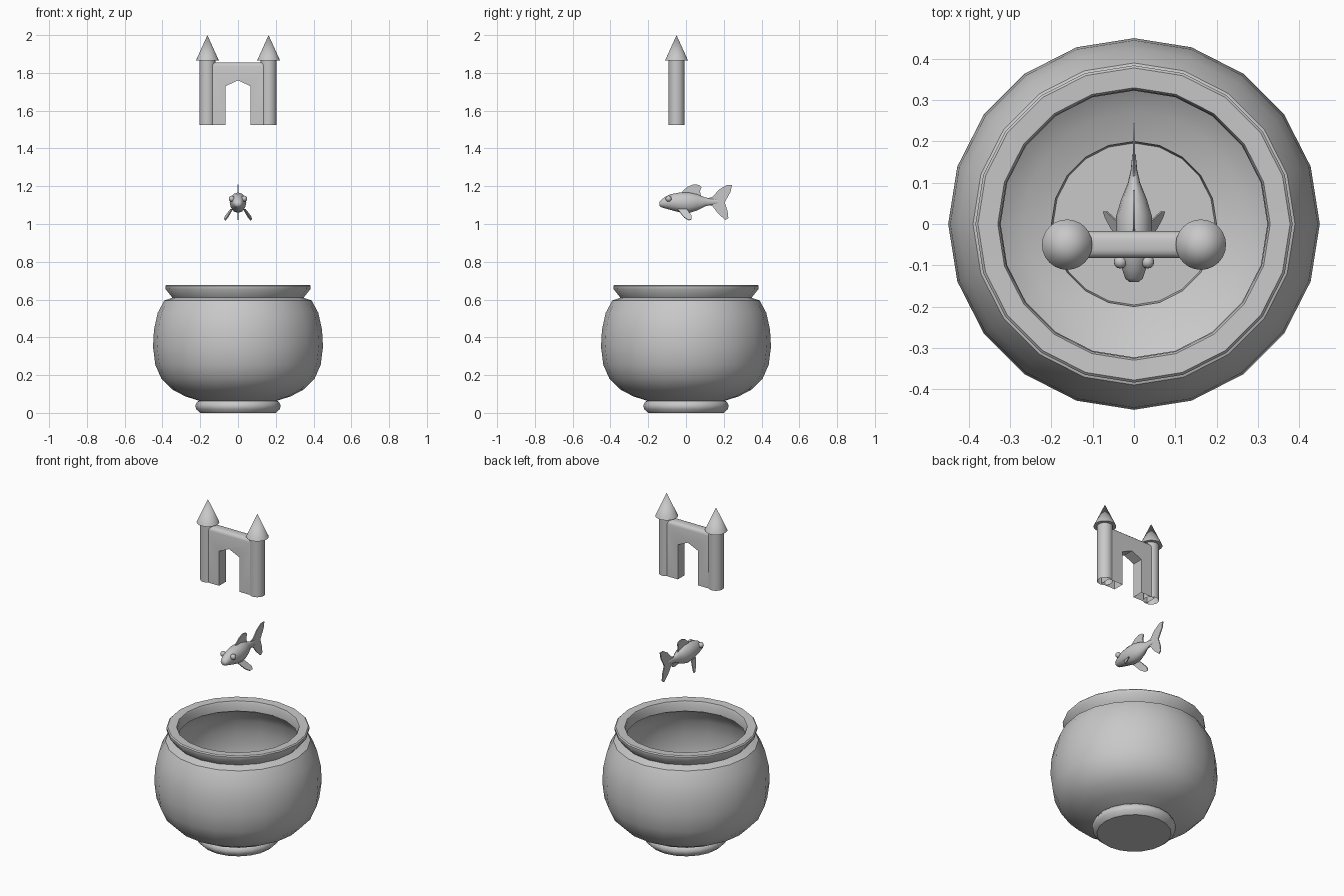
import bpy, bmesh, math
from mathutils import Vector

cube = bpy.data.objects.get("Cube")
if cube:
    bpy.data.objects.remove(cube, do_unlink=True)

grey = bpy.data.materials.new("plain grey")
grey.use_nodes = True
COLOR = (0.58, 0.58, 0.58, 1)
grey.diffuse_color = COLOR
grey.node_tree.nodes["Principled BSDF"].inputs["Base Color"].default_value = COLOR


def finish(name, bm, angle=40):
    bmesh.ops.recalc_face_normals(bm, faces=bm.faces)
    mesh = bpy.data.meshes.new(name)
    bm.to_mesh(mesh)
    bm.free()
    mesh.materials.append(grey)
    obj = bpy.data.objects.new(name, mesh)
    bpy.context.collection.objects.link(obj)
    bpy.ops.object.select_all(action='DESELECT')
    obj.select_set(True)
    bpy.context.view_layer.objects.active = obj
    bpy.ops.object.shade_smooth_by_angle(angle=math.radians(angle))
    return obj


def bridge(bm, rings):
    for a, b in zip(rings, rings[1:]):
        n = len(a)
        for i in range(n):
            j = (i + 1) % n
            bm.faces.new((a[i], a[j], b[j], b[i]))


def lathe(name, profile, sides, x=0, y=0, cap_start=False, cap_end=False, angle=40):
    bm = bmesh.new()
    turns = [math.tau * i / sides for i in range(sides)]
    rings = [[bm.verts.new((x + r * math.cos(t), y + r * math.sin(t), z)) for t in turns]
             for r, z in profile]
    bridge(bm, rings)
    if cap_start:
        bm.faces.new(rings[0])
    if cap_end:
        bm.faces.new(rings[-1])
    bmesh.ops.remove_doubles(bm, verts=bm.verts, dist=0.0001)
    return finish(name, bm, angle)


def slab(points, thickness):
    """Extrude an outline equally to both sides of its plane."""
    bm = bmesh.new()
    t = Vector(thickness)
    face = bm.faces.new([bm.verts.new(Vector(p) - t / 2) for p in points])
    new = bmesh.ops.extrude_face_region(bm, geom=[face], use_keep_orig=True)["geom"]
    bmesh.ops.translate(bm, vec=t, verts=[v for v in new if isinstance(v, bmesh.types.BMVert)])
    return bm


# Bowl: foot, round belly, flared rim, inner wall and sunken floor
outer = [(0.2, 0), (0.222, 0.02), (0.226, 0.04), (0.215, 0.06), (0.205, 0.064),
         (0.28, 0.088), (0.35, 0.125), (0.405, 0.18), (0.438, 0.255), (0.45, 0.35),
         (0.445, 0.44), (0.425, 0.53), (0.39, 0.595), (0.347, 0.61),
         (0.383, 0.655), (0.384, 0.672), (0.378, 0.678)]
inner = [(0.33, 0.676), (0.325, 0.665), (0.323, 0.618), (0.375, 0.588), (0.412, 0.52),
         (0.432, 0.44), (0.437, 0.35), (0.425, 0.26), (0.392, 0.19), (0.34, 0.138),
         (0.27, 0.1), (0.2, 0.078), (0.196, 0.03)]
lathe("bowl", outer + inner, 20, cap_start=True, cap_end=True)

# Castle towers and roofs
CASTLE_Y = -0.05
for side, sx in (("left", 1), ("right", -1)):
    lathe(side + "_tower", [(0.042, 1.525), (0.042, 1.868)], 24, sx * 0.162, CASTLE_Y)
    lathe(side + "_tower_roof", [(0.061, 1.865), (0.0, 2.0)], 24, sx * 0.162, CASTLE_Y,
          cap_start=True)

# Castle gate wall with a pointed arch, rounded top and open underside
half = [(0.066, 1.525), (0.066, 1.73), (0, 1.76)]
outline = [(-0.16, 1.525), (-0.16, 1.855), (0.16, 1.855), (0.16, 1.525)]
outline += half + [(-x, z) for x, z in reversed(half[:2])]
bm = slab([(x, CASTLE_Y, z) for x, z in outline], (0, 0.065, 0))
bmesh.ops.recalc_face_normals(bm, faces=bm.faces)
bottoms = [f for f in bm.faces if all(v.co.z < 1.53 for v in f.verts)]
bmesh.ops.delete(bm, geom=bottoms, context='FACES')
top_edges = [e for e in bm.edges if all(v.co.z > 1.85 for v in e.verts)
             and abs(e.verts[0].co.x - e.verts[1].co.x) > 0.1]
bmesh.ops.bevel(bm, geom=top_edges, offset=0.02, segments=3, profile=0.5, affect='EDGES')
finish("castle_gate_wall", bm)

# Fish body: oval sections (y, centre z, half width, half height) from nose to tail
sections = [(-0.14, 1.107, 0.012, 0.01), (-0.132, 1.108, 0.021, 0.019),
            (-0.112, 1.113, 0.028, 0.03), (-0.08, 1.116, 0.037, 0.042),
            (-0.03, 1.114, 0.044, 0.053), (0.02, 1.113, 0.043, 0.054),
            (0.06, 1.115, 0.031, 0.043), (0.1, 1.117, 0.015, 0.024),
            (0.13, 1.118, 0.008, 0.017), (0.17, 1.118, 0.004, 0.012)]
bm = bmesh.new()
turns = [math.tau * i / 12 for i in range(12)]
rings = [[bm.verts.new((w * math.cos(t), y, z + h * math.sin(t))) for t in turns]
         for y, z, w, h in sections]
bridge(bm, rings)
bm.faces.new(rings[0])
bm.faces.new(rings[-1])
finish("fish_body", bm, 60)

# Fish tail and back fin
tail = [(0.1, 1.133), (0.14, 1.143), (0.175, 1.182), (0.215, 1.206), (0.243, 1.206),
        (0.236, 1.17), (0.205, 1.115), (0.22, 1.07), (0.224, 1.033), (0.21, 1.02),
        (0.17, 1.055), (0.14, 1.095), (0.1, 1.103)]
back_fin = [(-0.03, 1.155), (-0.015, 1.178), (0.01, 1.198), (0.04, 1.21), (0.07, 1.207),
            (0.082, 1.195), (0.074, 1.175), (0.08, 1.145), (0.06, 1.14)]
for name, pts in (("fish_tail", tail), ("fish_back_fin", back_fin)):
    finish(name, slab([(0, y, z) for y, z in pts], (0.006, 0, 0)))

# Fish side fins and eyes
fin = [(0.03, -0.045, 1.078), (0.055, -0.01, 1.035), (0.068, 0.015, 1.02),
       (0.073, 0.03, 1.025), (0.066, 0.03, 1.042), (0.038, 0.005, 1.078)]
for side, sx in (("left", 1), ("right", -1)):
    finish(side + "_fish_fin", slab([(sx * x, y, z) for x, y, z in fin], (sx * 0.005, 0, 0.003)))
    bm = bmesh.new()
    bmesh.ops.create_uvsphere(bm, u_segments=12, v_segments=8, radius=0.016)
    bmesh.ops.translate(bm, vec=(sx * 0.033, -0.092, 1.134), verts=bm.verts)
    finish(side + "_fish_eye", bm, 60)
